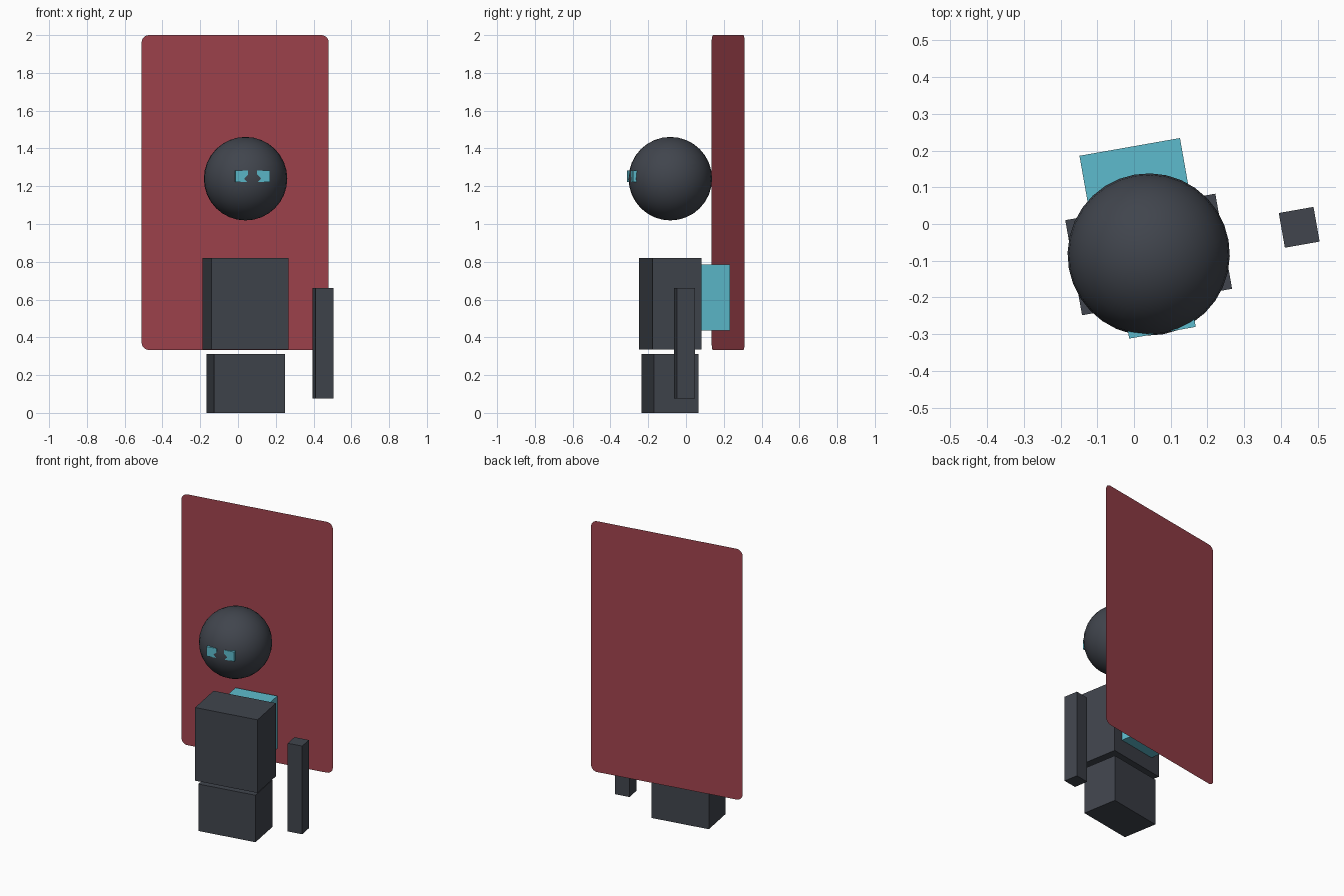
import bpy, bmesh
from math import radians, sin, cos, pi
from mathutils import Matrix, Vector

if "Cube" in bpy.data.objects:
    bpy.data.objects.remove(bpy.data.objects["Cube"])

TURN = Matrix.Rotation(radians(10), 4, 'Z')   # whole figure is turned slightly


def material(name, rgb):
    m = bpy.data.materials.new(name)
    m.use_nodes = True
    m.diffuse_color = (*rgb, 1)
    m.node_tree.nodes["Principled BSDF"].inputs["Base Color"].default_value = (*rgb, 1)
    return m


charcoal = material("charcoal", (0.052, 0.059, 0.074))
cyan = material("cyan", (0.11, 0.50, 0.61))
red = material("red", (0.36, 0.057, 0.077))


def add_object(name, bm, mat, location):
    mesh = bpy.data.meshes.new(name)
    bm.to_mesh(mesh)
    bm.free()
    mesh.materials.append(mat)
    ob = bpy.data.objects.new(name, mesh)
    bpy.context.collection.objects.link(ob)
    ob.matrix_world = Matrix.Translation(location) @ TURN
    return ob


def box(name, mat, location, size):
    bm = bmesh.new()
    bmesh.ops.create_cube(bm, size=1, matrix=Matrix.Diagonal((*size, 1)))
    return add_object(name, bm, mat, location)


# Body blocks
box("legs", charcoal, (0.04, -0.085, 0.156), (0.38, 0.24, 0.312))
torso_at = Vector((0.04, -0.083, 0.578))
box("torso", charcoal, torso_at, (0.415, 0.263, 0.486))
box("left_arm", charcoal, (0.45, -0.009, 0.368), (0.096, 0.096, 0.586))

# Pack on the back of the torso
box("backpack", cyan, torso_at + TURN @ Vector((0, 0.214, 0.033)), (0.278, 0.167, 0.348))

# Round head
head_at = Vector((0.04, -0.083, 1.24))
bm = bmesh.new()
bmesh.ops.create_uvsphere(bm, u_segments=32, v_segments=16, radius=0.221)
for f in bm.faces:
    f.smooth = True
add_object("head", bm, charcoal, head_at)

# Eyes, part sunk into the head
for side, name in ((1, "left_eye"), (-1, "right_eye")):
    offset = Vector((side * 0.058, -0.1965, 0.013))
    box(name, cyan, head_at + TURN @ offset, (0.068, 0.04, 0.063))

# Flat rounded panel behind the figure
half_w, half_h, r = 0.503, 0.8335, 0.04
bm = bmesh.new()
outline = []
for i, (sx, sz) in enumerate(((1, 1), (-1, 1), (-1, -1), (1, -1))):
    for k in range(7):
        a = (i + k / 6) * pi / 2
        outline.append(bm.verts.new((sx * (half_w - r) + r * cos(a), 0,
                                     sz * (half_h - r) + r * sin(a))))
bm.faces.new(outline)
add_object("back_panel", bm, red, (-0.015, 0.223, 1.1665))
